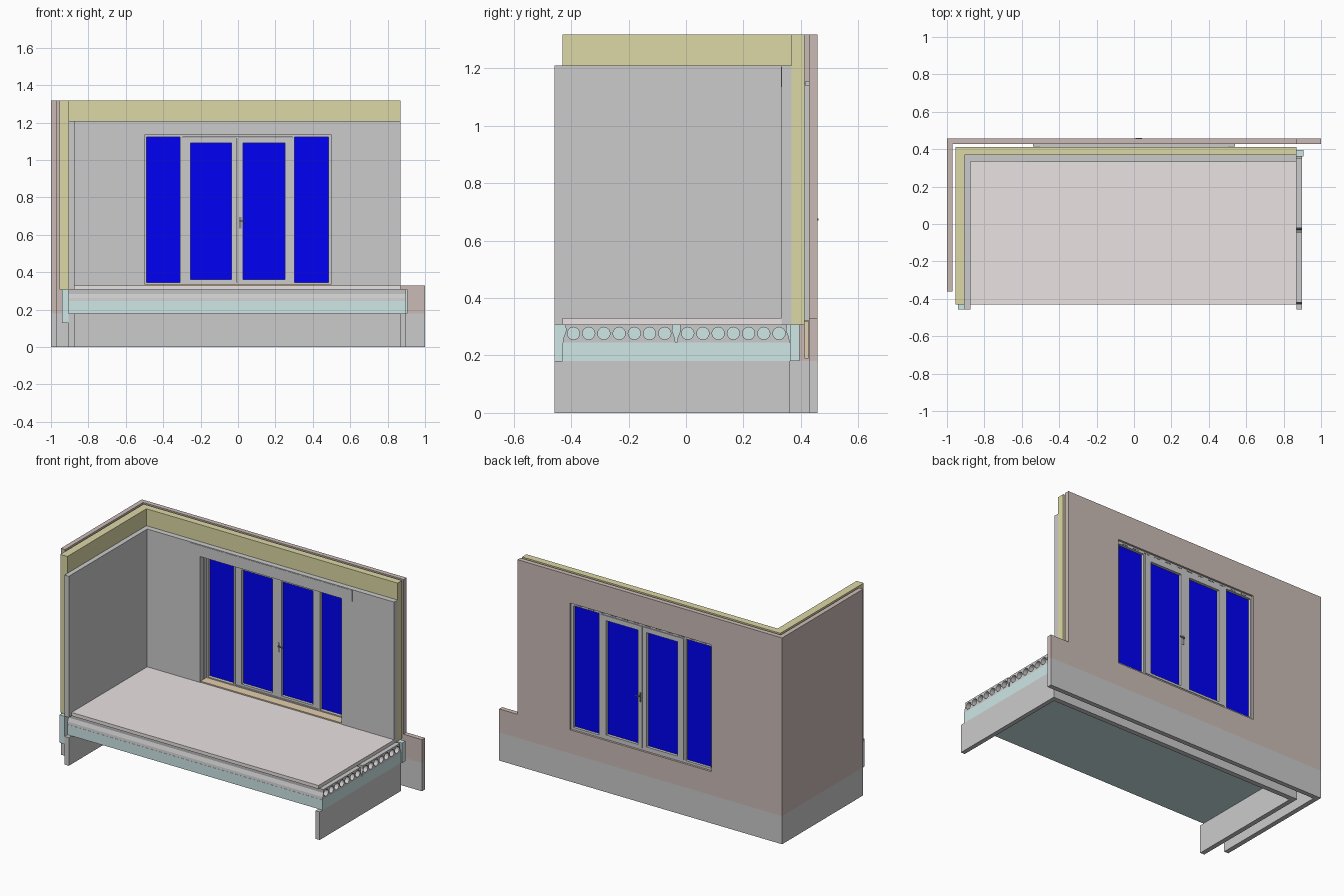
import bpy, bmesh, math
from mathutils import Matrix

if "Cube" in bpy.data.objects:
    bpy.data.objects.remove(bpy.data.objects["Cube"])


def material(name, rgb):
    m = bpy.data.materials.new(name)
    m.diffuse_color = (*rgb, 1)
    m.use_nodes = True
    m.node_tree.nodes["Principled BSDF"].inputs["Base Color"].default_value = m.diffuse_color
    return m


BRICK = material("brick", (0.60, 0.50, 0.47))
WOOL = material("wool", (0.72, 0.69, 0.38))
FOAM = material("foam", (0.62, 0.80, 0.80))
SCREED = material("screed", (0.82, 0.77, 0.76))
GLASS = material("glass", (0.0, 0.0, 0.9))
WOOD = material("wood", (0.76, 0.62, 0.42))
DARK = material("dark_metal", (0.25, 0.25, 0.25))
STEEL = material("steel", (0.55, 0.55, 0.55))

# Columns: local u, v, extrusion direction in world space
PLANES = {
    "xy": Matrix(((1, 0, 0), (0, 1, 0), (0, 0, 1))),
    "xz": Matrix(((1, 0, 0), (0, 0, 1), (0, 1, 0))),
    "yz": Matrix(((0, 0, 1), (1, 0, 0), (0, 1, 0))),
}


def rect(u0, u1, v0, v1):
    return [(u0, v0), (u1, v0), (u1, v1), (u0, v1)]


def circle(u, v, r, n=16):
    return [(u + r * math.cos(2 * math.pi * i / n), v + r * math.sin(2 * math.pi * i / n)) for i in range(n)]


def extrude(name, plane, loops, a, b, mat=None):
    """Fill outline loops (inner loops become holes) and extrude from a to b."""
    cu = bpy.data.curves.new(name, 'CURVE')
    cu.dimensions = '2D'
    cu.fill_mode = 'BOTH'
    cu.extrude = (b - a) / 2
    for loop in loops:
        sp = cu.splines.new('POLY')
        sp.points.add(len(loop) - 1)
        for p, (u, v) in zip(sp.points, loop):
            p.co = (u, v, 0, 1)
        sp.use_cyclic_u = True
    tmp = bpy.data.objects.new(name + "_curve", cu)
    bpy.context.collection.objects.link(tmp)
    bpy.context.view_layer.update()
    me = bpy.data.meshes.new_from_object(tmp.evaluated_get(bpy.context.evaluated_depsgraph_get()))
    bpy.data.objects.remove(tmp)
    bm = bmesh.new()
    bm.from_mesh(me)
    bmesh.ops.remove_doubles(bm, verts=bm.verts, dist=1e-5)
    for v in bm.verts:
        v.co.z += (a + b) / 2
        v.co = PLANES[plane] @ v.co
    bmesh.ops.recalc_face_normals(bm, faces=bm.faces)
    for f in bm.faces:
        f.smooth = False
    bm.to_mesh(me)
    bm.free()
    me.materials.clear()
    if mat:
        me.materials.append(mat)
    me.name = name
    ob = bpy.data.objects.new(name, me)
    bpy.context.collection.objects.link(ob)
    return ob


def box(name, x0, x1, y0, y1, z0, z1, mat=None):
    return extrude(name, "xy", [rect(x0, x1, y0, y1)], z0, z1, mat)


OPEN = rect(-0.5, 0.5, 0.33, 1.14)
OPEN_WIDE = rect(-0.508, 0.508, 0.322, 1.148)

# Foundations: outer L and inner U
extrude("outer_foundation", "xy", [[(-1, -0.36), (-0.97, -0.36), (-0.97, 0.428), (1, 0.428),
                                    (1, 0.458), (-1, 0.458)]], 0, 0.18)
extrude("inner_foundation", "xy", [[(-0.905, -0.458), (-0.875, -0.458), (-0.875, 0.33), (0.87, 0.33),
                                    (0.87, -0.458), (0.898, -0.458), (0.898, 0.362), (-0.905, 0.362)]], 0, 0.18)

# Outer brick leaf
extrude("back_brick_wall", "xz", [[(-1, 0.18), (1, 0.18), (1, 0.33), (0.87, 0.33), (0.87, 1.318), (-1, 1.318)],
                                  OPEN], 0.428, 0.458, BRICK)
box("left_brick_wall", -1, -0.97, -0.36, 0.428, 0.18, 1.318, BRICK)

# Cavity insulation
extrude("back_insulation", "xz", [rect(-0.955, 0.87, 0.308, 1.318), OPEN_WIDE], 0.368, 0.412, WOOL)
box("left_insulation", -0.955, -0.905, -0.43, 0.368, 0.308, 1.318, WOOL)

# Inner wall leaf
extrude("back_inner_wall", "xz", [rect(-0.905, 0.87, 0.308, 1.21), OPEN], 0.333, 0.368)
box("left_inner_wall", -0.905, -0.875, -0.458, 0.333, 0.308, 1.21)

# Foam edge strips and under-floor foam
box("left_edge_foam", -0.94, -0.905, -0.458, 0.362, 0.13, 0.308, FOAM)
box("back_edge_foam", -0.94, 0.905, 0.362, 0.396, 0.18, 0.308, FOAM)
box("floor_foam", -0.905, 0.898, -0.43, 0.362, 0.18, 0.245, FOAM)

# Hollow-core planks either side of the keyed joint
JOINT = -0.034
key = [(0.003, 0.245), (0.005, 0.262), (0.014, 0.285), (0.012, 0.308)]
profile = key + [(0.398 - d, z) for d, z in reversed(key)]
for side, name in ((-1, "front_plank"), (1, "back_plank")):
    loops = [[(JOINT + side * d, z) for d, z in profile]]
    loops += [circle(JOINT + side * (0.04 + 0.053 * i), 0.277, 0.0215) for i in range(7)]
    extrude(name, "yz", loops, -0.905, 0.898)

# Floor screed
box("screed", -0.875, 0.87, -0.43, 0.333, 0.308, 0.33, SCREED)

# Lintels, opening lining and sill
box("inner_lintel", -0.58, 0.575, 0.3315, 0.367, 1.135, 1.205, STEEL)
box("outer_lintel", -0.54, 0.54, 0.414, 0.428, 1.14, 1.155, STEEL)
extrude("opening_lining", "xz", [OPEN_WIDE, OPEN], 0.3685, 0.428)
box("sill", -0.5, 0.5, 0.335, 0.40, 0.3305, 0.338, WOOD)
box("sill_support", -0.5, 0.5, 0.413, 0.427, 0.19, 0.32, WOOD)

# Door frame with side lights and a central double-door bay
panes = [(-0.49, -0.31), (0.302, 0.485)]
extrude("door_frame", "xz", [OPEN] + [rect(a, b, 0.345, 1.122) for a, b in panes + [(-0.298, 0.292)]],
        0.395, 0.445)
for i, (a, b) in enumerate(panes):
    box(f"side_light_{i + 1}", a, b, 0.416, 0.428, 0.345, 1.122, GLASS)

# Door leaves
leaves = [("left", -0.297, -0.006, -0.255, -0.035), ("right", -0.004, 0.291, 0.027, 0.25)]
for name, a, b, g0, g1 in leaves:
    extrude(name + "_door_leaf", "xz", [rect(a, b, 0.346, 1.121), rect(g0, g1, 0.36, 1.09)], 0.40, 0.448)
    box(name + "_door_glass", g0, g1, 0.418, 0.43, 0.36, 1.09, GLASS)

# Lever handles on both faces
for name, face, s in (("inside", 0.40, -1), ("outside", 0.448, 1)):
    def span(p, q):
        return sorted((face + s * p, face + s * q))
    box(name + "_handle_plate", 0.006, 0.018, *span(0, 0.003), 0.635, 0.695, DARK)
    box(name + "_handle_neck", 0.009, 0.016, *span(0.003, 0.009), 0.671, 0.678, DARK)
    box(name + "_handle_lever", 0.009, 0.042, *span(0.009, 0.013), 0.671, 0.678, DARK)

# Vent slots along the frame head
for i in range(12):
    x = -0.44 + i * 0.08
    box(f"vent_slot_{i + 1}", x - 0.02, x + 0.02, 0.444, 0.4465, 1.128, 1.133, DARK)
